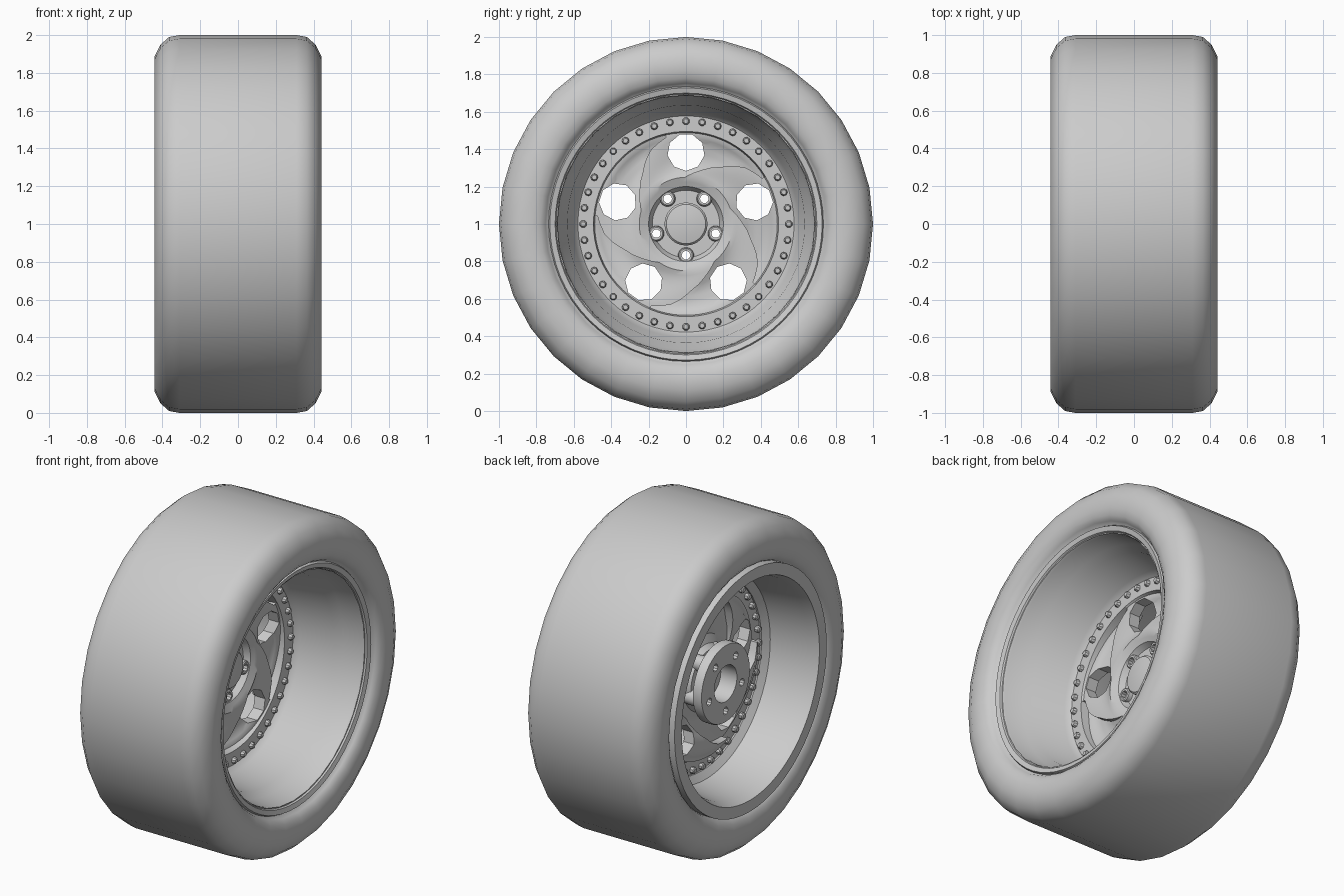
import bpy, bmesh
from math import sin, cos, pi, radians

if "Cube" in bpy.data.objects:
    bpy.data.objects.remove(bpy.data.objects["Cube"])

CZ = 1.0  # axle height; the axle runs along x


def finish(name, bm, angle=35, cutter=None):
    bmesh.ops.remove_doubles(bm, verts=bm.verts, dist=1e-5)
    bmesh.ops.dissolve_degenerate(bm, edges=bm.edges, dist=1e-5)
    bmesh.ops.recalc_face_normals(bm, faces=bm.faces)
    me = bpy.data.meshes.new(name)
    bm.to_mesh(me)
    bm.free()
    ob = bpy.data.objects.new(name, me)
    bpy.context.collection.objects.link(ob)
    bpy.ops.object.select_all(action='DESELECT')
    ob.select_set(True)
    bpy.context.view_layer.objects.active = ob
    if cutter:
        m = ob.modifiers.new("holes", 'BOOLEAN')
        m.operation, m.object, m.solver = 'DIFFERENCE', cutter, 'EXACT'
        bpy.ops.object.modifier_apply(modifier=m.name)
    if angle:
        bpy.ops.object.shade_smooth_by_angle(angle=radians(angle))
    return ob


def lathe(bm, profile, segs, closed=False, y=0, z=0, phase=0):
    """Revolve (x, radius) points about a line parallel to x."""
    rings = []
    for x, r in profile:
        rings.append([bm.verts.new((x, y + r * cos(phase + 2 * pi * i / segs),
                                    CZ + z + r * sin(phase + 2 * pi * i / segs)))
                      for i in range(segs)])
    n = len(rings)
    for a in range(n if closed else n - 1):
        p, q = rings[a], rings[(a + 1) % n]
        for i in range(segs):
            j = (i + 1) % segs
            bm.faces.new((p[i], p[j], q[j], q[i]))
    return rings


def around(bm, profile, segs, radius, count, start):
    """Repeat a capped turned part around the axle."""
    for k in range(count):
        a = radians(start) + 2 * pi * k / count
        rings = lathe(bm, profile, segs, False, radius * cos(a), radius * sin(a), a + pi / segs)
        bm.faces.new(rings[0])
        bm.faces.new(rings[-1])


def interp(table, v):
    if v <= table[0][0]:
        return table[0][1]
    for (a, p), (b, q) in zip(table, table[1:]):
        if v <= b:
            return p + (q - p) * (v - a) / (b - a)
    return table[-1][1]


# tyre, symmetric left to right
half = [(0.38, 0.69), (0.385, 0.74), (0.41, 0.752), (0.43, 0.78), (0.441, 0.82),
        (0.441, 0.89), (0.41, 0.95), (0.365, 0.99), (0.31, 1.0)]
bm = bmesh.new()
lathe(bm, half + [(-x, r) for x, r in reversed(half)], 32)
finish("tyre", bm, 60)

# rim barrel with stepped outer lip and flat inner lip
bm = bmesh.new()
lathe(bm, [(0.385, 0.735), (0.398, 0.728), (0.39, 0.70), (0.365, 0.685), (0.25, 0.67),
           (0.21, 0.635), (0.0, 0.605), (-0.03, 0.578), (-0.11, 0.578), (-0.14, 0.62),
           (-0.38, 0.65), (-0.44, 0.67), (-0.44, 0.74), (-0.38, 0.74), (-0.36, 0.70),
           (-0.05, 0.67), (0.2, 0.70), (0.35, 0.735)], 64, True)
finish("rim_barrel", bm)

# cutter for the five windows and the five lug holes
bm = bmesh.new()
around(bm, [(-0.5, 0.1), (0.3, 0.1)], 9, 0.384, 5, 90)
around(bm, [(-0.5, 0.023), (0.3, 0.023)], 10, 0.167, 5, -90)
cutter = finish("hole_cutter", bm, 0)
cutter.hide_render = True

# turbine face: spiral sawtooth relief, five sectors
EDGE = [(0.24, 95), (0.27, 84), (0.30, 74), (0.36, 58), (0.41, 49), (0.44, 43), (0.475, 31)]
HEIGHT = [(0.09, -0.09), (0.18, -0.09), (0.20, -0.055), (0.25, -0.035), (0.49, -0.04),
          (0.495, -0.03), (0.58, -0.03)]
DEPTH = [(0.25, 0), (0.30, 0.025), (0.36, 0.05), (0.44, 0.055), (0.47, 0.045), (0.488, 0.04),
         (0.49, 0)]
RADII = [0.09, 0.18, 0.20, 0.225, 0.25, 0.275, 0.30, 0.33, 0.36, 0.385, 0.41, 0.44, 0.46,
         0.475, 0.488, 0.495, 0.58]
THICK, STEPS = 0.07, 14
bm = bmesh.new()
front, back = [], []
for r in RADII:
    f, b = [], []
    for k in range(5):
        for j in range(STEPS + 1):
            t = j / STEPS
            a = radians(interp(EDGE, r) - 72 * (k + t))
            x = interp(HEIGHT, r) - interp(DEPTH, r) * t * t * (3 - 2 * t)
            f.append(bm.verts.new((x, r * cos(a), CZ + r * sin(a))))
            b.append(bm.verts.new((x - THICK, r * cos(a), CZ + r * sin(a))))
    front.append(f)
    back.append(b)
loops = front + back[::-1]
for p, q in zip(loops, loops[1:] + loops[:1]):
    for i in range(len(p)):
        j = (i + 1) % len(p)
        bm.faces.new((p[i], p[j], q[j], q[i]))
finish("wheel_face", bm, 35, cutter)

# lug posts running back to the hub flange
bm = bmesh.new()
around(bm, [(-0.23, 0.05), (-0.12, 0.045), (-0.065, 0.04), (-0.06, 0.034)], 16, 0.167, 5, -90)
finish("lug_posts", bm, 35, cutter)

# rear hub flange and centre sleeve
bm = bmesh.new()
lathe(bm, [(-0.27, 0.11), (-0.27, 0.235), (-0.26, 0.24), (-0.215, 0.24), (-0.215, 0.13),
           (-0.12, 0.13), (-0.12, 0.11)], 40, True)
finish("hub_flange", bm, 35, cutter)

# centre cap
bm = bmesh.new()
lathe(bm, [(-0.16, 0), (-0.16, 0.108), (-0.10, 0.115), (-0.05, 0.115), (-0.038, 0.105),
           (-0.03, 0.06), (-0.027, 0)], 32)
finish("centre_cap", bm)

# ring of rim bolts, showing on both sides
bm = bmesh.new()
around(bm, [(-0.125, 0.014), (-0.12, 0.02), (-0.02, 0.02), (-0.01, 0.013)], 8, 0.55, 40, 90)
finish("rim_bolts", bm)

bpy.data.objects.remove(cutter)
